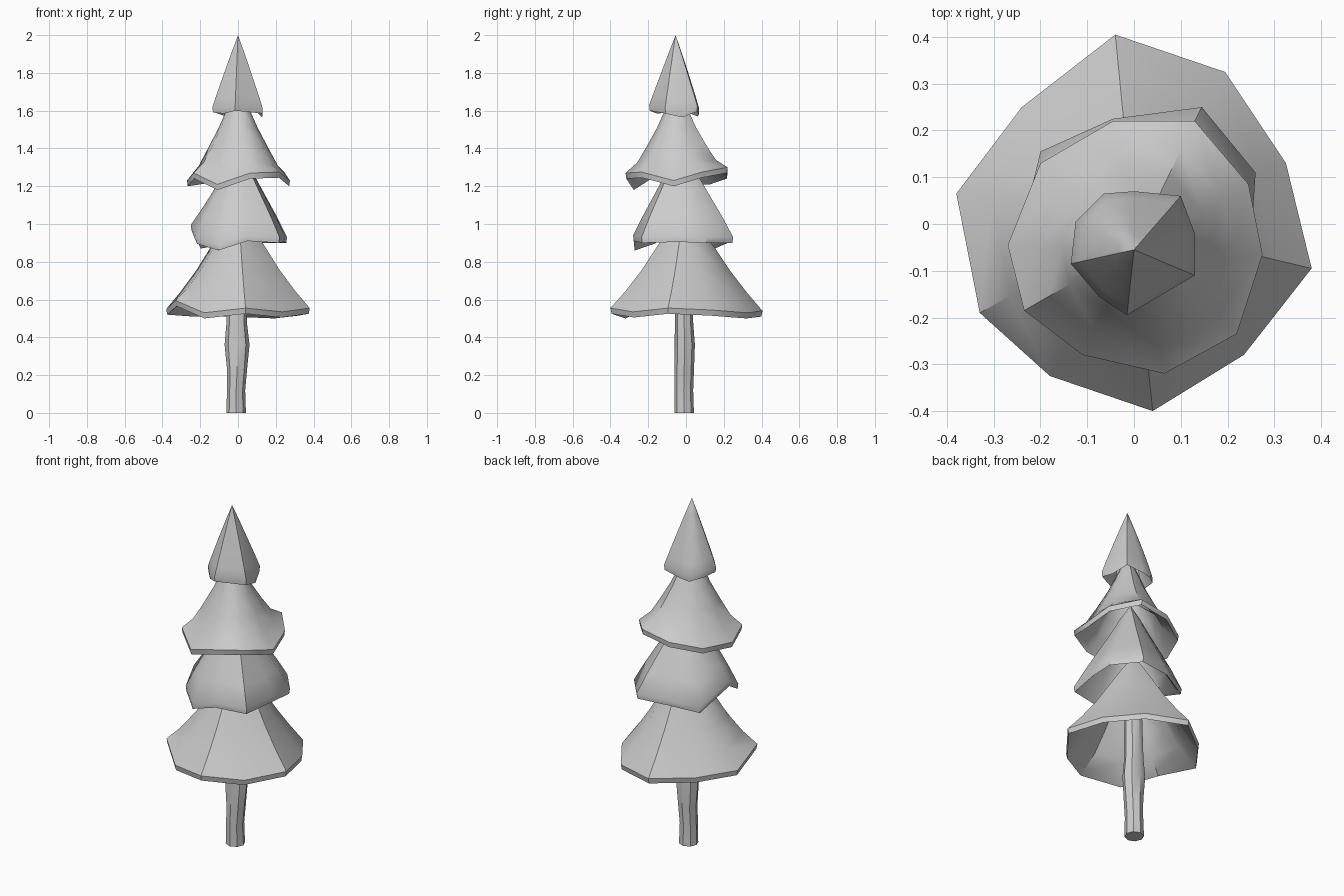
import bpy, bmesh, math

if "Cube" in bpy.data.objects:
    bpy.data.objects.remove(bpy.data.objects["Cube"])


def finish(bm, name, angle):
    bmesh.ops.recalc_face_normals(bm, faces=bm.faces)
    mesh = bpy.data.meshes.new(name)
    bm.to_mesh(mesh)
    bm.free()
    ob = bpy.data.objects.new(name, mesh)
    bpy.context.collection.objects.link(ob)
    bpy.ops.object.select_all(action='DESELECT')
    ob.select_set(True)
    bpy.context.view_layer.objects.active = ob
    bpy.ops.object.shade_smooth_by_angle(angle=math.radians(angle))
    return ob


def bridge(bm, a, b):
    n = len(a)
    for i in range(n):
        bm.faces.new((a[i], a[(i + 1) % n], b[(i + 1) % n], b[i]))


def fan(bm, ring, tip):
    n = len(ring)
    for i in range(n):
        bm.faces.new((ring[i], ring[(i + 1) % n], tip))


def tier(name, centre, apex_z, rim, rings, lip=0.03):
    """Hollow skirt: ragged rim (x, y, lower z), rings of (scale, z) up to a tip."""
    bm = bmesh.new()
    cx, cy = centre
    mean = sum(p[2] for p in rim) / len(rim)

    def ring(k, z, w):
        return [bm.verts.new((cx + (x - cx) * k, cy + (y - cy) * k,
                              z + (rz - mean) * w)) for x, y, rz in rim]

    # outer skin
    top = ring(1, mean + lip, 1)
    prev = top
    for k, z in rings:
        cur = ring(k, z, k ** 3)
        bridge(bm, prev, cur)
        prev = cur
    fan(bm, prev, bm.verts.new((cx, cy, apex_z)))
    # rim edge and inner skin
    low = ring(0.985, mean, 1)
    bridge(bm, top, low)
    prev = low
    inner = [(0.92, mean + 0.018, 1)] + [(k * 0.9, z - 0.025, k ** 3) for k, z in rings]
    for k, z, w in inner:
        cur = ring(k, z, w)
        bridge(bm, prev, cur)
        prev = cur
    fan(bm, prev, bm.verts.new((cx, cy, apex_z - 0.05)))
    return finish(bm, name, 42)


# bottom branches
tier("branches_bottom", (0, -0.005), 1.1,
     [(-.04, .405, .51), (.195, .325, .50), (.325, .13, .515), (.38, -.095, .525),
      (.235, -.28, .505), (.04, -.40, .525), (-.18, -.325, .50), (-.33, -.19, .565),
      (-.38, .065, .52), (-.24, .25, .51)],
     [(.80, .64), (.58, .755), (.36, .89), (.18, 1.0)])

# lower middle branches
tier("branches_lower_middle", (0, -0.03), 1.42,
     [(-.045, .225, .90), (.145, .25, .90), (.26, .11, .90), (.25, -.04, .905),
      (.22, -.235, .90), (.05, -.28, .91), (-.105, -.275, .86), (-.22, -.17, .895),
      (-.25, -.05, .965), (-.2, .155, .87)],
     [(.80, 1.035), (.60, 1.13), (.37, 1.24), (.18, 1.34)])

# upper middle branches
tier("branches_upper_middle", (0, -0.05), 1.75,
     [(-.045, .22, 1.24), (.13, .22, 1.27), (.245, .085, 1.245), (.275, -.065, 1.20),
      (.22, -.235, 1.245), (.065, -.32, 1.24), (-.11, -.28, 1.18), (-.235, -.185, 1.24),
      (-.27, -.045, 1.20), (-.2, .13, 1.21)],
     [(.77, 1.32), (.58, 1.41), (.38, 1.51), (.2, 1.62)])

# crown
tier("branches_top", (0, -0.055), 2.0,
     [(-.065, .065, 1.57), (0, .07, 1.58), (.1, .06, 1.595), (.13, -.02, 1.565),
      (.13, -.11, 1.585), (-.015, -.195, 1.60), (-.075, -.155, 1.585),
      (-.135, -.085, 1.59), (-.125, .005, 1.59)],
     [(.87, 1.67), (.54, 1.80), (.25, 1.91)])

# trunk: stacked eight-sided rings (z, centre x, centre y, radius x, radius y)
bm = bmesh.new()
prev = None
for z, cx, cy, rx, ry in [(0, -.01, -.01, .052, .052), (.12, -.01, -.012, .048, .05),
                          (.22, -.005, -.01, .052, .052), (.36, -.005, -.007, .066, .054),
                          (.48, -.007, -.01, .054, .048), (.9, 0, -.01, .046, .044)]:
    cur = [bm.verts.new((cx + rx * math.cos(math.tau * i / 8), cy + ry * math.sin(math.tau * i / 8), z))
           for i in range(8)]
    if prev:
        bridge(bm, prev, cur)
    else:
        bm.faces.new(cur)
    prev = cur
bm.faces.new(prev)
finish(bm, "trunk", 40)
